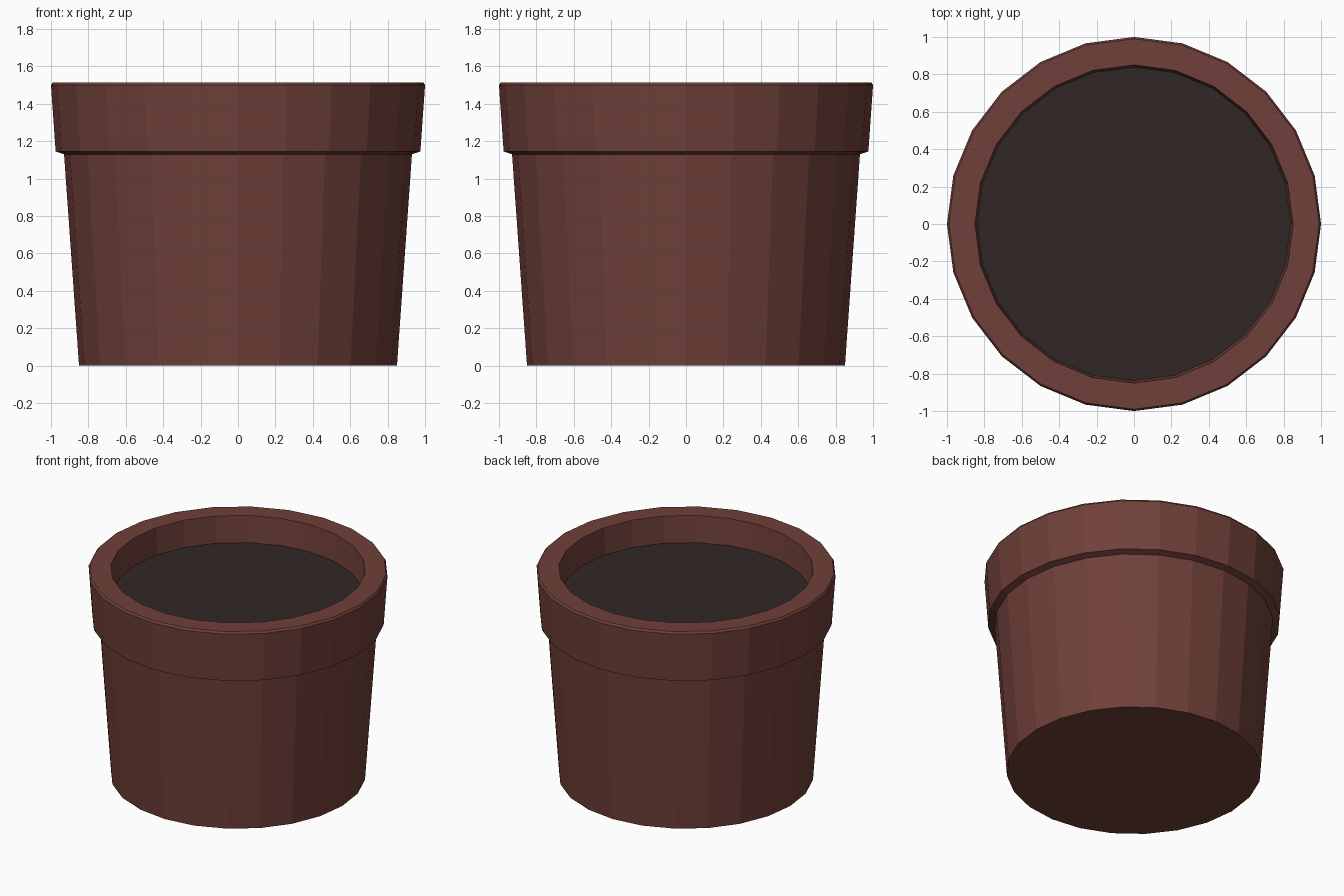
import bpy
import bmesh
from math import cos, sin, tau

SIDES = 24

# Remove the default cube
cube = bpy.data.objects.get("Cube")
if cube:
    bpy.data.objects.remove(cube, do_unlink=True)


def make_material(name, rgb):
    mat = bpy.data.materials.new(name)
    mat.use_nodes = True
    color = (*rgb, 1.0)
    mat.diffuse_color = color
    bsdf = next(n for n in mat.node_tree.nodes if n.type == "BSDF_PRINCIPLED")
    bsdf.inputs["Base Color"].default_value = color
    return mat


def lathe(name, profile, mat, cap_start=False, cap_end=False):
    """Turn a (radius, height) profile around z into a flat-faced object."""
    bm = bmesh.new()
    rings = [[bm.verts.new((r * cos(tau * i / SIDES), r * sin(tau * i / SIDES), z))
              for i in range(SIDES)] for r, z in profile]
    for low, high in zip(rings, rings[1:]):
        for i in range(SIDES):
            j = (i + 1) % SIDES
            bm.faces.new((low[i], low[j], high[j], high[i]))
    if cap_start:
        bm.faces.new(rings[0][::-1])
    if cap_end:
        bm.faces.new(rings[-1])
    mesh = bpy.data.meshes.new(name)
    bm.to_mesh(mesh)
    bm.free()
    mesh.materials.append(mat)
    obj = bpy.data.objects.new(name, mesh)
    bpy.context.collection.objects.link(obj)
    return obj


clay = make_material("brown clay", (0.162, 0.051, 0.041))
earth = make_material("dark soil", (0.031, 0.019, 0.019))

# Tapered body with closed base, then the overhanging rim and inner wall
lathe("pot", [(0.85, 0), (0.93, 1.13), (0.975, 1.145), (1.0, 1.5),
              (0.99, 1.515), (0.85, 1.515), (0.838, 1.32)], clay, cap_start=True)

# Soil surface inside the rim
lathe("soil", [(0.838, 1.32)], earth, cap_end=True)
